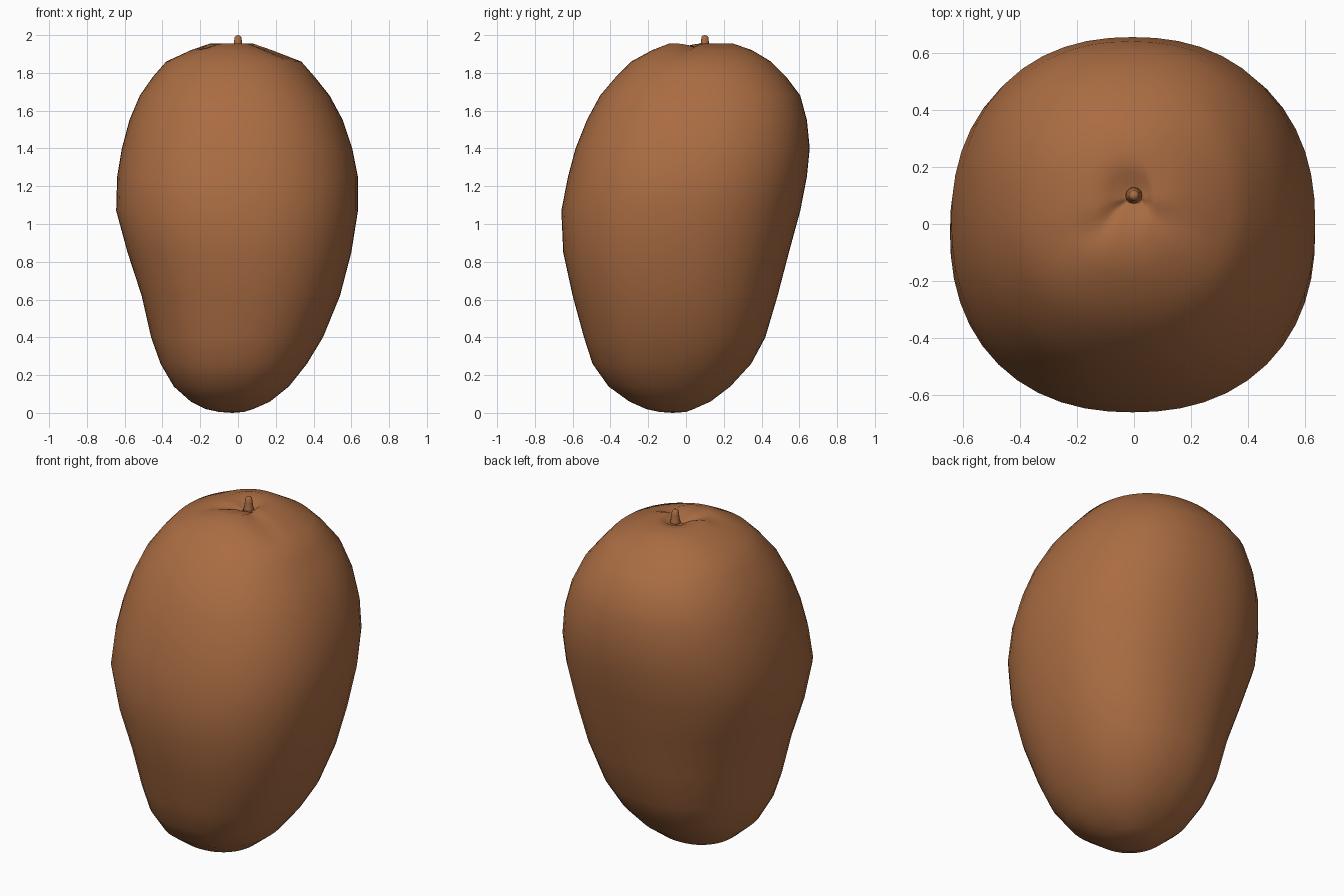
import bpy, bmesh, math

if "Cube" in bpy.data.objects:
    bpy.data.objects.remove(bpy.data.objects["Cube"])

skin = bpy.data.materials.new("mango brown")
skin.diffuse_color = (0.40, 0.15, 0.055, 1)
skin.use_nodes = True
skin.node_tree.nodes["Principled BSDF"].inputs["Base Color"].default_value = skin.diffuse_color

# Fruit rings: height, left x, right x, front y, back y
RINGS = [
    (0.005, -.10, .03, -.14, .00), (0.02, -.17, .08, -.21, .04),
    (0.06, -.25, .17, -.30, .13), (0.14, -.34, .27, -.41, .235),
    (0.26, -.41, .365, -.495, .345), (0.40, -.46, .45, -.54, .42),
    (0.62, -.51, .54, -.60, .485), (0.85, -.585, .60, -.65, .545),
    (1.07, -.645, .635, -.66, .605), (1.25, -.64, .635, -.625, .64),
    (1.40, -.615, .605, -.585, .655), (1.55, -.575, .555, -.525, .64),
    (1.68, -.52, .485, -.455, .605), (1.78, -.45, .405, -.37, .53),
    (1.86, -.38, .335, -.29, .45), (1.92, -.25, .18, -.18, .35),
    (1.955, -.15, .08, -.09, .25), (1.945, -.085, .055, .02, .18),
    (1.925, -.045, .035, .06, .14),
]
SEG = 48
STEM = (0.0, 0.10)


def crease(x, y):
    """Depth of the two folds that run forward from the stem."""
    dx, dy = x - STEM[0], y - STEM[1]
    r = math.hypot(dx, dy)
    a = math.atan2(dy, dx)
    d = min(abs(a + math.radians(40)), abs(a + math.radians(140)))
    return 0.022 * math.exp(-(d / 0.25) ** 2) * math.exp(-((r - 0.12) / 0.09) ** 2)


def finish(bm, name):
    bmesh.ops.recalc_face_normals(bm, faces=bm.faces)
    for f in bm.faces:
        f.smooth = True
    me = bpy.data.meshes.new(name)
    bm.to_mesh(me)
    bm.free()
    me.materials.append(skin)
    ob = bpy.data.objects.new(name, me)
    bpy.context.collection.objects.link(ob)


def loft(bm, rings, low, high):
    """Bridge rings of points and close both ends with a fan."""
    vs = [[bm.verts.new(p) for p in ring] for ring in rings]
    n = len(vs[0])
    for a, b in zip(vs, vs[1:]):
        for i in range(n):
            j = (i + 1) % n
            bm.faces.new((a[i], a[j], b[j], b[i]))
    for ring, tip in ((vs[0], low), (vs[-1], high)):
        t = bm.verts.new(tip)
        for i in range(n):
            bm.faces.new((ring[i], ring[(i + 1) % n], t))


# Fruit body with slightly squared cross-sections
bm = bmesh.new()
rings = []
for z, xl, xr, yf, yb in RINGS:
    ring = []
    for i in range(SEG):
        a = 2 * math.pi * i / SEG
        c, s = math.cos(a), math.sin(a)
        k = (abs(c) ** 2.25 + abs(s) ** 2.25) ** (-1 / 2.25)
        x = (xl + xr) / 2 + (xr - xl) / 2 * c * k
        y = (yf + yb) / 2 + (yb - yf) / 2 * s * k
        ring.append((x, y, z - (crease(x, y) if z > 1.7 else 0)))
    rings.append(ring)
loft(bm, rings, (-0.03, -0.07, 0), (*STEM, 1.92))
finish(bm, "fruit")

# Short stem
bm = bmesh.new()
prof = [(1.91, .034), (1.935, .025), (1.965, .021), (1.99, .018), (1.998, .010)]
rings = [[(STEM[0] + r * math.cos(i * math.pi / 6), STEM[1] + r * math.sin(i * math.pi / 6), z)
          for i in range(12)] for z, r in prof]
loft(bm, rings, (*STEM, 1.91), (*STEM, 2.0))
finish(bm, "stem")
